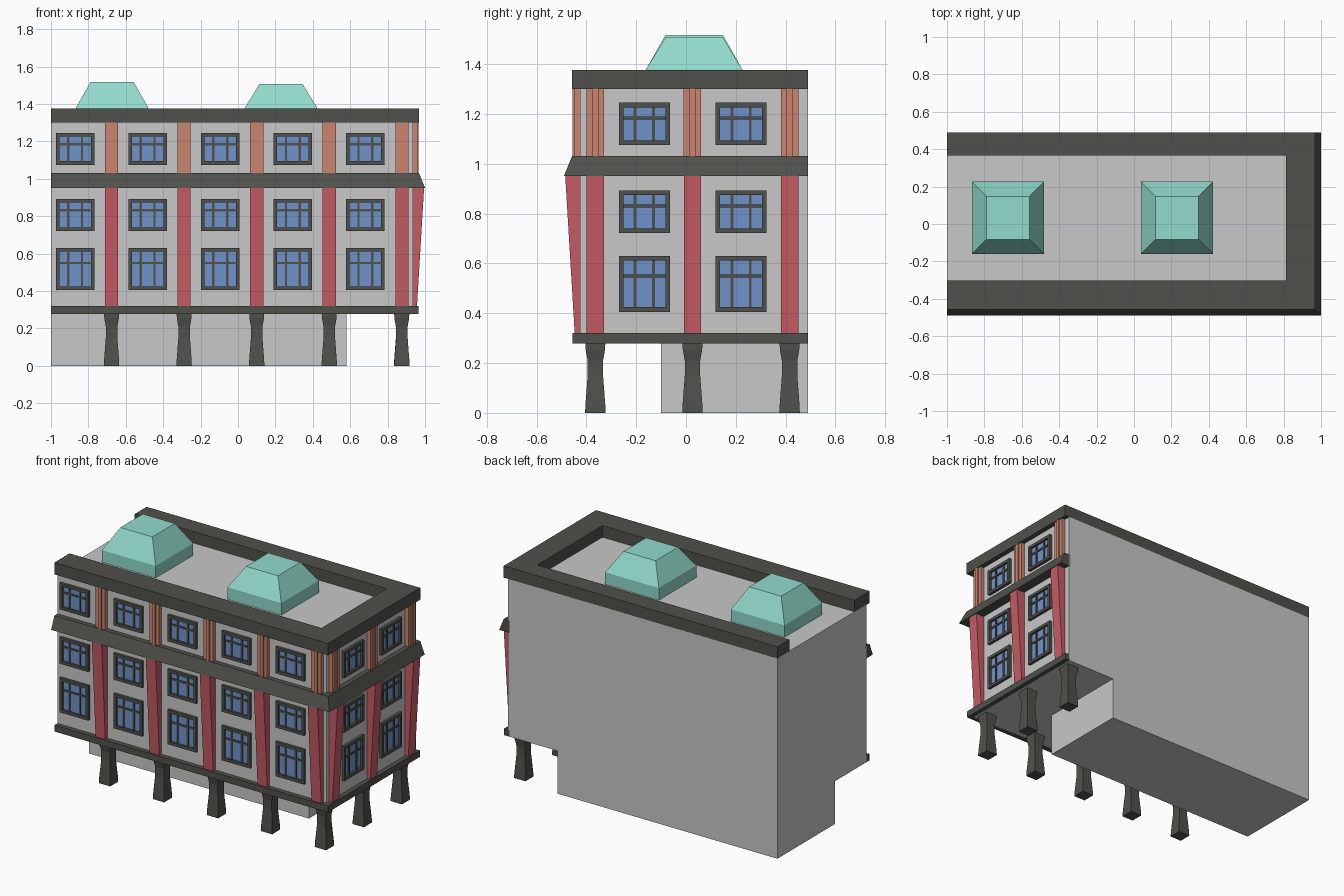
import bpy, bmesh
from mathutils import Vector

if "Cube" in bpy.data.objects:
    bpy.data.objects.remove(bpy.data.objects["Cube"])

# Wall planes of the upper block
LEFT, RIGHT, FRONT, BACK = -1.0, 0.935, -0.425, 0.49
FLOOR, ROOF = 0.278, 1.302


def material(name, rgb):
    m = bpy.data.materials.new(name)
    m.use_nodes = True
    m.diffuse_color = (*rgb, 1)
    m.node_tree.nodes["Principled BSDF"].inputs["Base Color"].default_value = (*rgb, 1)
    return m


PLASTER = material("plaster grey", (0.58, 0.58, 0.58))
STONE = material("dark stone", (0.08, 0.08, 0.07))
RED = material("pillar red", (0.57, 0.105, 0.13))
TERRACOTTA = material("terracotta", (0.6, 0.235, 0.163))
GLASS = material("window blue", (0.163, 0.296, 0.585))
TEAL = material("skylight teal", (0.285, 0.71, 0.6))


def finish(bm, name, mat):
    bmesh.ops.recalc_face_normals(bm, faces=bm.faces)
    mesh = bpy.data.meshes.new(name)
    bm.to_mesh(mesh)
    bm.free()
    mesh.materials.append(mat)
    ob = bpy.data.objects.new(name, mesh)
    bpy.context.collection.objects.link(ob)
    return ob


def skin(bm, rings, closed=True):
    """Join rings of points with quads and cap both ends."""
    loops = [[bm.verts.new(p) for p in ring] for ring in rings]
    n = len(loops[0])
    for a, b in zip(loops, loops[1:]):
        for i in range(n):
            j = (i + 1) % n
            bm.faces.new((a[i], a[j], b[j], b[i]))
    bm.faces.new(loops[0])
    bm.faces.new(loops[-1])


def rect(x0, x1, y0, y1, z):
    return [(x0, y0, z), (x1, y0, z), (x1, y1, z), (x0, y1, z)]


def block(bm, x0, x1, y0, y1, z0, z1):
    skin(bm, [rect(x0, x1, y0, y1, z0), rect(x0, x1, y0, y1, z1)])


def on_wall(side, u, d, z):
    """Point at distance u along a wall and d out from it."""
    return Vector((u, FRONT - d, z) if side == "front" else (RIGHT + d, u, z))


def wall_block(bm, side, u0, u1, z0, z1, d0, d1=None):
    """Block against a wall, d0 deep at its foot and d1 deep at its top."""
    d1 = d0 if d1 is None else d1
    skin(bm, [[on_wall(side, u, d, z) for u, d in
               ((u0, -0.01), (u1, -0.01), (u1, dep), (u0, dep))]
              for z, dep in ((z0, d0), (z1, d1))])


def band(name, profile, mat, around_back=False):
    """Sweep an (offset, height) profile along front and right walls."""
    def ring(f):
        return [f(o, z) for o, z in profile]
    rings = [ring(lambda o, z: (LEFT, FRONT - o, z)),
             ring(lambda o, z: (RIGHT + o, FRONT - o, z))]
    if around_back:
        rings += [ring(lambda o, z: (RIGHT + o, BACK + min(o, 0), z)),
                  ring(lambda o, z: (LEFT, BACK + min(o, 0), z))]
    else:
        rings.append(ring(lambda o, z: (RIGHT + o, BACK, z)))
    bm = bmesh.new()
    skin(bm, rings)
    return finish(bm, name, mat)


# Main block and smaller ground floor
bm = bmesh.new()
block(bm, LEFT, RIGHT, FRONT, BACK, FLOOR, ROOF)
finish(bm, "upper_floors", PLASTER)
bm = bmesh.new()
block(bm, LEFT, 0.58, -0.1, BACK, 0, FLOOR)
finish(bm, "ground_floor", PLASTER)

# Stone bands and roof parapet
band("base_band", [(-0.01, FLOOR), (0.03, FLOOR), (0.03, 0.32), (-0.01, 0.32)], STONE)
band("flared_cornice", [(-0.01, 0.952), (0.065, 0.952), (0.032, 1.032), (-0.01, 1.032)], STONE)
band("roof_parapet", [(-0.123, 1.3), (0.032, 1.3), (0.032, 1.377), (-0.123, 1.377)],
     STONE, around_back=True)

# Bays: pillar and window positions along each wall
STEP = 0.388
PILLARS = [("front", -0.676 + STEP * i) for i in range(5)]
PILLARS += [("right", -0.364 + 0.39 * i) for i in range(3)]
WINDOWS = [("front", -0.871 + STEP * i) for i in range(5)]
WINDOWS += [("right", -0.167 + STEP * i) for i in range(2)]
ROWS = [(0.406, 0.63), (0.722, 0.893), (1.075, 1.246)]

# Tapered red pillars and fluted upper pilasters
red, flutes = bmesh.new(), bmesh.new()
for side, u in PILLARS:
    wall_block(red, side, u - 0.035, u + 0.035, 0.32, 0.952, 0.022, 0.06)
    for k, depth in ((-1, 0.024), (0, 0.031), (1, 0.024)):
        c = u + k * 0.0235
        wall_block(flutes, side, c - 0.0117, c + 0.0117, 1.032, 1.3, depth)
finish(red, "red_pillars", RED)
finish(flutes, "fluted_pilasters", TERRACOTTA)

# Windows: raised frame, two mullions, one transom, glass behind
frames, panes = bmesh.new(), bmesh.new()
HALF, EDGE, BAR = 0.103, 0.019, 0.006
for side, u in WINDOWS:
    for z0, z1 in ROWS:
        wall_block(panes, side, u - HALF + EDGE, u + HALF - EDGE, z0 + EDGE, z1 - EDGE, 0.004)
        for s in (-1, 1):
            a, b = sorted((u + s * HALF, u + s * (HALF - EDGE)))
            wall_block(frames, side, a, b, z0, z1, 0.018)
            m = u + s * 0.037
            wall_block(frames, side, m - BAR, m + BAR, z0 + EDGE, z1 - EDGE, 0.01)
        for a in (z0, z1 - EDGE):
            wall_block(frames, side, u - HALF + EDGE, u + HALF - EDGE, a, a + EDGE, 0.018)
        t = z1 - 0.36 * (z1 - z0)
        wall_block(frames, side, u - HALF + EDGE, u + HALF - EDGE, t - BAR, t + BAR, 0.0105)
finish(frames, "window_frames", STONE)
finish(panes, "window_panes", GLASS)

# Waisted legs under the overhang
LEG = [(0, 0.041), (0.03, 0.04), (0.15, 0.031), (0.21, 0.031), (0.255, 0.039), (FLOOR, 0.04)]
bm = bmesh.new()
for side, u in PILLARS:
    x, y = (u, -0.364) if side == "front" else (0.875, u)
    if side == "right" and u < -0.3:
        continue  # the corner leg is already placed
    skin(bm, [rect(x - r, x + r, y - r, y + r, z) for z, r in LEG])
finish(bm, "legs", STONE)

# Roof skylights
for name, x, top in (("left_skylight", 0.23, 1.507), ("right_skylight", -0.673, 1.518)):
    y = 0.033
    bm = bmesh.new()
    skin(bm, [rect(x - r, x + r, y - r, y + r, z)
              for z, r in ((1.3, 0.193), (1.38, 0.193), (top, 0.115))])
    finish(bm, name, TEAL)
